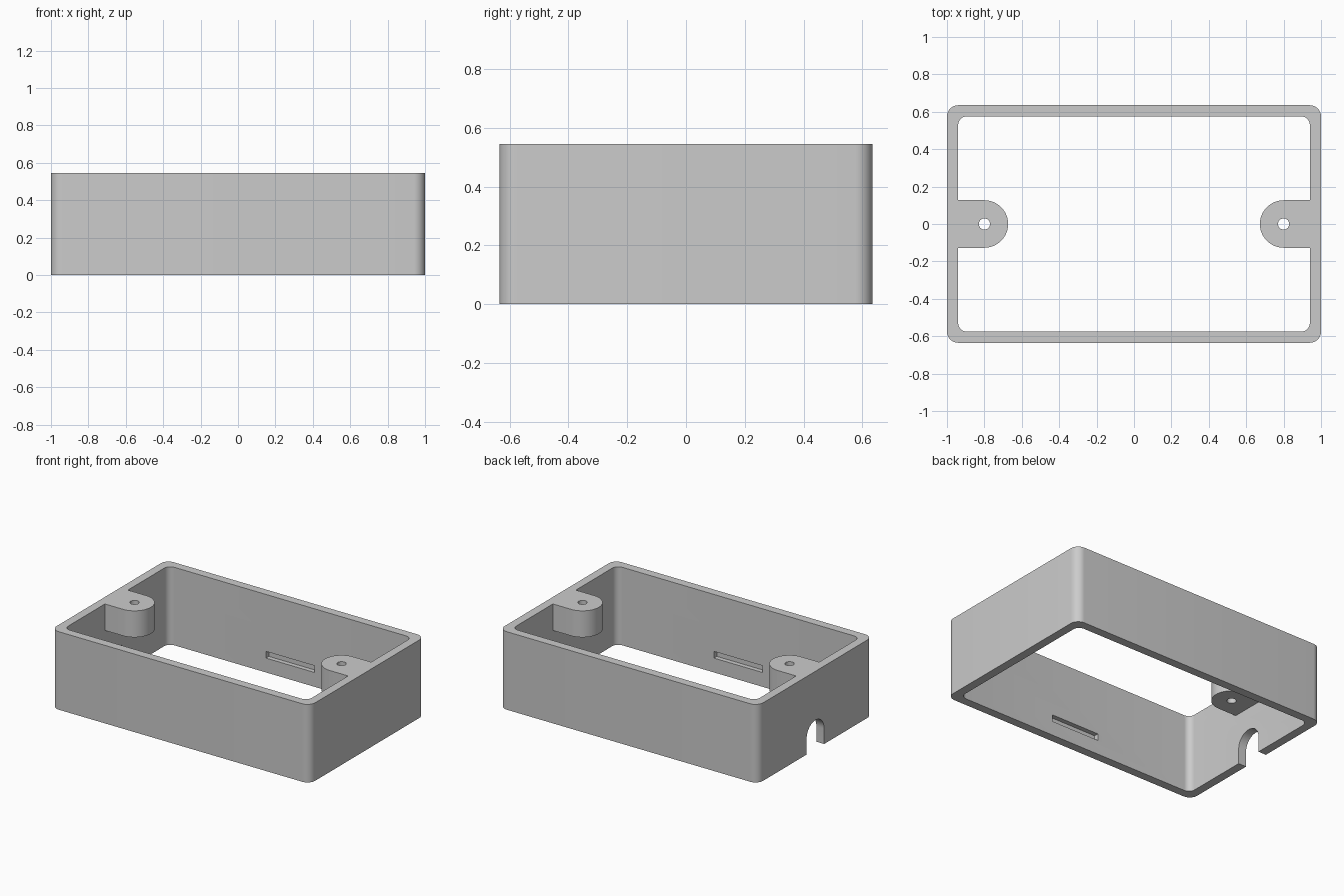
import bpy
import bmesh
from math import pi, cos, sin, radians
from mathutils import Vector

cube = bpy.data.objects.get("Cube")
if cube:
    bpy.data.objects.remove(cube, do_unlink=True)

HALF_X, HALF_Y, HEIGHT, WALL = 1.0, 0.635, 0.545, 0.06

grey = bpy.data.materials.new("light grey plastic")
grey.use_nodes = True
colour = (0.6, 0.6, 0.6, 1)
grey.diffuse_color = colour
grey.node_tree.nodes["Principled BSDF"].inputs["Base Color"].default_value = colour


def arc(cx, cy, r, start, end, steps):
    """Points along an arc, angles in degrees."""
    angles = [radians(start + (end - start) * i / steps) for i in range(steps + 1)]
    return [(cx + r * cos(a), cy + r * sin(a)) for a in angles]


def rounded_rect(hx, hy, r):
    points = []
    for i, (sx, sy) in enumerate([(1, 1), (-1, 1), (-1, -1), (1, -1)]):
        points += arc(sx * (hx - r), sy * (hy - r), r, 90 * i, 90 * i + 90, 10)
    return points


def rect(x0, x1, y0, y1):
    return [(x0, y0), (x1, y0), (x1, y1), (x0, y1)]


def prism(name, outline, low, high, along_x=False):
    """Extrude a flat outline along z, or a (y, z) outline along x."""
    bm = bmesh.new()
    verts = [bm.verts.new((a, b, low)) for a, b in outline]
    face = bm.faces.new(verts)
    top = bmesh.ops.extrude_face_region(bm, geom=[face])["geom"]
    moved = [v for v in top if isinstance(v, bmesh.types.BMVert)]
    bmesh.ops.translate(bm, verts=moved, vec=(0, 0, high - low))
    if along_x:
        for v in bm.verts:
            v.co = Vector((v.co.z, v.co.x, v.co.y))
    bmesh.ops.recalc_face_normals(bm, faces=bm.faces[:])
    mesh = bpy.data.meshes.new(name)
    bm.to_mesh(mesh)
    bm.free()
    mesh.materials.append(grey)
    obj = bpy.data.objects.new(name, mesh)
    bpy.context.collection.objects.link(obj)
    return obj


def combine(target, tool, operation):
    """Apply a boolean and discard the tool."""
    mod = target.modifiers.new("combine", 'BOOLEAN')
    mod.operation, mod.solver, mod.object = operation, 'EXACT', tool
    bpy.context.view_layer.objects.active = target
    bpy.ops.object.modifier_apply(modifier=mod.name)
    bpy.data.objects.remove(tool, do_unlink=True)


# Open rounded frame
frame = prism("box_frame", rounded_rect(HALF_X, HALF_Y, WALL), 0, HEIGHT)
opening = prism("opening", rounded_rect(HALF_X - WALL, HALF_Y - WALL, 0.045), -0.1, HEIGHT + 0.1)
combine(frame, opening, 'DIFFERENCE')

# Screw bosses at both ends, flush with the rim
for side in (-1, 1):
    tip = arc(-0.8, 0, 0.127, -90, 90, 32)
    outline = [(-0.97, -0.127)] + tip + [(-0.97, 0.127)]
    boss = prism("boss", [(-side * x, y) for x, y in outline], 0.36, HEIGHT)
    combine(frame, boss, 'UNION')
    hole = prism("screw_hole", arc(side * 0.8, 0, 0.03, 0, 345, 23), 0.2, HEIGHT + 0.1)
    combine(frame, hole, 'DIFFERENCE')

# Shallow latch slots inside the long walls
for side in (-1, 1):
    inner = HALF_Y - WALL
    ys = sorted((side * (inner - 0.05), side * (inner + 0.032)))
    slot = prism("latch_slot", rect(-0.187, 0.187, *ys), 0.1, 0.147)
    combine(frame, slot, 'DIFFERENCE')

# Arched cable notch through one short wall
arch = [(-0.097, -0.1), (0.097, -0.1)] + arc(0, 0.107, 0.097, 0, 180, 24)
notch = prism("cable_notch", arch, -1.1, -0.85, along_x=True)
combine(frame, notch, 'DIFFERENCE')

# Smooth rounded corners, crisp edges
bpy.ops.object.select_all(action='DESELECT')
frame.select_set(True)
bpy.context.view_layer.objects.active = frame
bpy.ops.object.shade_smooth_by_angle(angle=radians(30))
